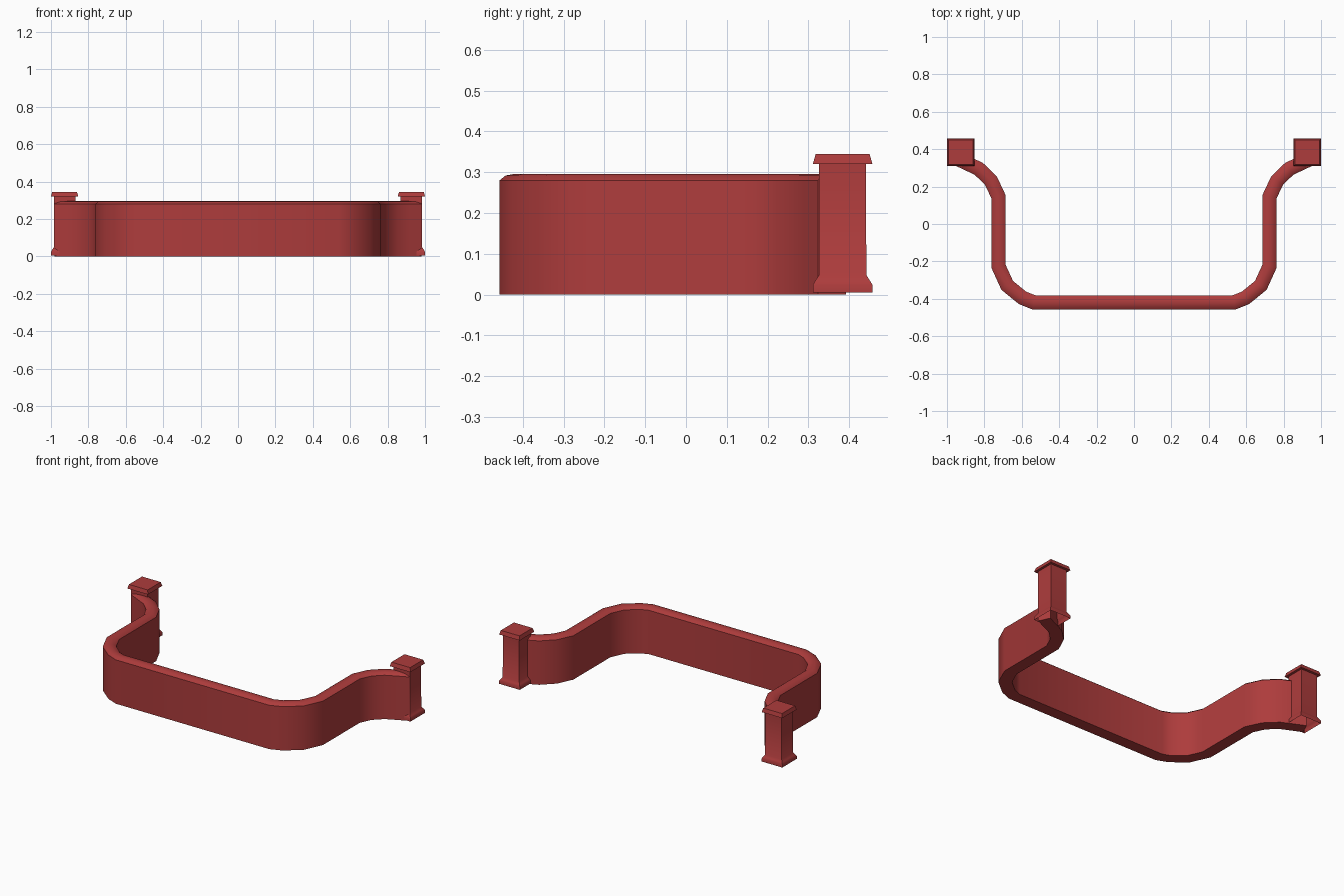
import bpy, bmesh
from mathutils import Vector

if "Cube" in bpy.data.objects:
    bpy.data.objects.remove(bpy.data.objects["Cube"])

red = bpy.data.materials.new("dark_red")
red.diffuse_color = (0.42, 0.045, 0.045, 1)
red.use_nodes = True
red.node_tree.nodes["Principled BSDF"].inputs["Base Color"].default_value = red.diffuse_color


def finish(bm, name):
    bmesh.ops.recalc_face_normals(bm, faces=bm.faces[:])
    me = bpy.data.meshes.new(name)
    bm.to_mesh(me)
    bm.free()
    ob = bpy.data.objects.new(name, me)
    bpy.context.collection.objects.link(ob)
    me.materials.append(red)
    bpy.ops.object.select_all(action='DESELECT')
    ob.select_set(True)
    bpy.context.view_layer.objects.active = ob
    bpy.ops.object.shade_smooth_by_angle(angle=0.6)
    return ob


def bridge(bm, a, b):
    n = len(a)
    for i in range(n):
        j = (i + 1) % n
        bm.faces.new((a[i], a[j], b[j], b[i]))


# Curved wall: rounded-top section swept along a mirrored plan path
half = [(-0.965, 0.358), (-0.90, 0.328), (-0.83, 0.295), (-0.765, 0.232),
        (-0.725, 0.147), (-0.725, -0.225), (-0.678, -0.328),
        (-0.596, -0.395), (-0.535, -0.419)]
path = [Vector(p) for p in half] + [Vector((-x, y)) for x, y in reversed(half)]
section = [(-0.038, 0), (-0.038, 0.28), (-0.023, 0.292), (0, 0.296),
           (0.023, 0.292), (0.038, 0.28), (0.038, 0)]

bm = bmesh.new()
rings = []
for i, p in enumerate(path):
    d0 = (p - path[max(i - 1, 0)]).normalized()
    d1 = (path[min(i + 1, len(path) - 1)] - p).normalized()
    d = (d0 + d1).normalized()
    side = Vector((-d.y, d.x))
    miter = 1 / max(d.dot(d1 if d1.length else d0), 0.5)
    rings.append([bm.verts.new((*(p + side * o * miter), z)) for o, z in section])
for a, b in zip(rings, rings[1:]):
    bridge(bm, a, b)
bm.faces.new(rings[0])
bm.faces.new(rings[-1])
finish(bm, "curved_wall")

# Square end posts: flared foot, shaft and cap, open underneath
profile = [(0.073, 0.005), (0.073, 0.024), (0.067, 0.034), (0.058, 0.048),
           (0.0575, 0.32), (0.073, 0.32), (0.066, 0.345)]
for name, cx in (("left_post", -0.927), ("right_post", 0.927)):
    bm = bmesh.new()
    rings = [[bm.verts.new((cx + sx * r, 0.384 + sy * r, z))
              for sx, sy in ((-1, -1), (1, -1), (1, 1), (-1, 1))]
             for r, z in profile]
    for a, b in zip(rings, rings[1:]):
        bridge(bm, a, b)
    bm.faces.new(rings[-1])
    finish(bm, name)
